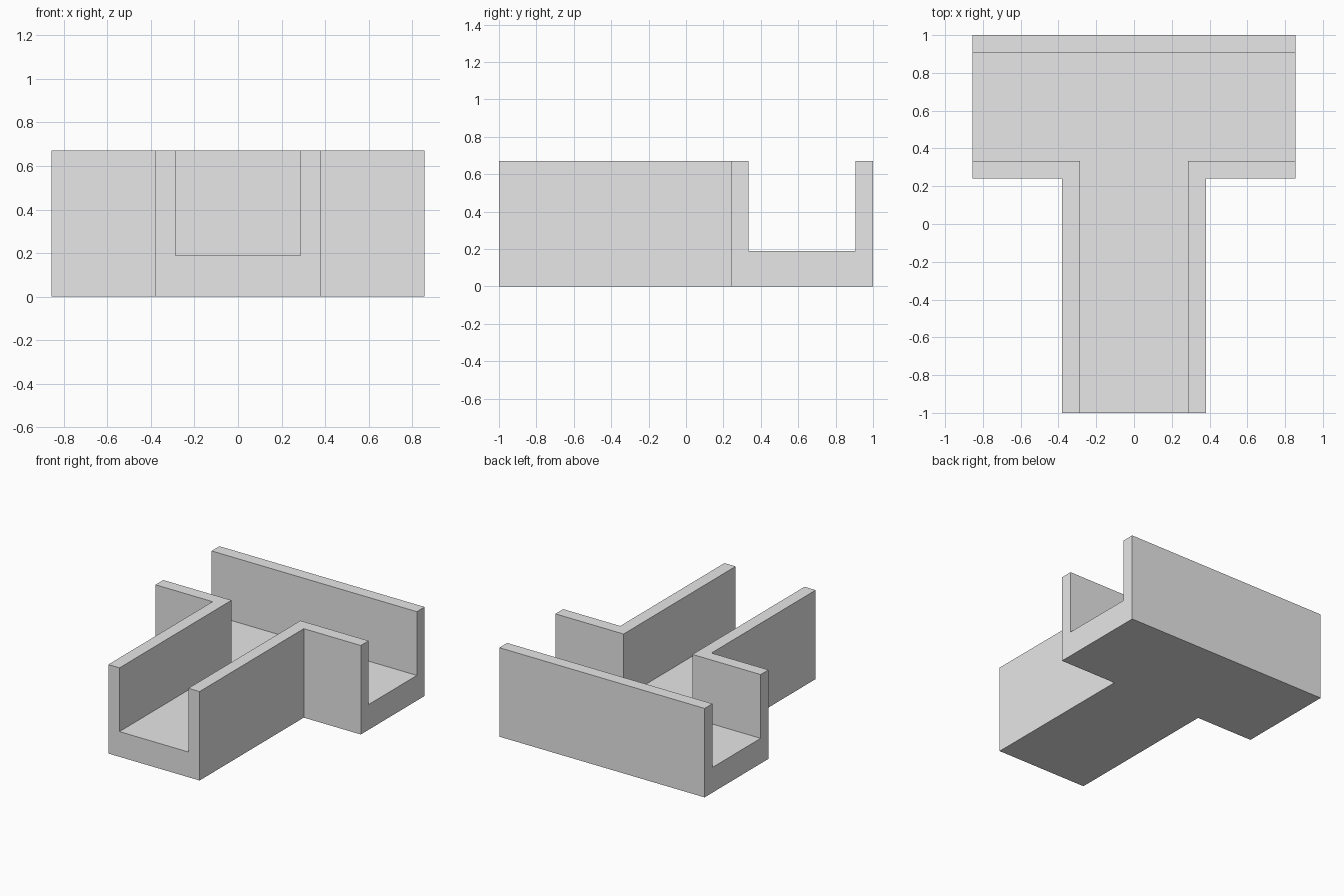
import bpy
import bmesh

cube = bpy.data.objects.get("Cube")
if cube:
    bpy.data.objects.remove(cube, do_unlink=True)

# Main dimensions
ARM, STEM_OUT, STEM_IN = 0.855, 0.38, 0.287
FRONT, BACK = -1.0, 1.0
ARM_OUT, ARM_IN, BACK_IN = 0.24, 0.333, 0.907
FLOOR_TOP, WALL_TOP = 0.19, 0.67

# Plan outlines
half_floor = [(STEM_IN, FRONT), (STEM_IN, ARM_IN), (ARM, ARM_IN), (ARM, BACK_IN)]
left_wall = [(STEM_IN, FRONT), (STEM_OUT, FRONT), (STEM_OUT, ARM_OUT),
             (ARM, ARM_OUT), (ARM, ARM_IN), (STEM_IN, ARM_IN)]
back_wall = [(ARM, BACK_IN), (ARM, BACK), (-ARM, BACK), (-ARM, BACK_IN)]


def mirrored(outline):
    return [(-x, y) for x, y in reversed(outline)]


bm = bmesh.new()
corners = {}


def plan_face(outline):
    for p in outline:
        if p not in corners:
            corners[p] = bm.verts.new((*p, 0))
    return bm.faces.new([corners[p] for p in outline])


def raise_faces(faces, height, keep):
    result = bmesh.ops.extrude_face_region(bm, geom=faces, use_keep_orig=keep)["geom"]
    verts = [g for g in result if isinstance(g, bmesh.types.BMVert)]
    bmesh.ops.translate(bm, verts=verts, vec=(0, 0, height))
    return [g for g in result if isinstance(g, bmesh.types.BMFace)]


# Base slab over the whole plan, then walls raised from its rim
for outline in (half_floor + mirrored(half_floor), left_wall,
                mirrored(left_wall), back_wall):
    plan_face(outline)
tops = raise_faces(bm.faces[:], FLOOR_TOP, True)


def is_wall(face):
    c = face.calc_center_bounds()
    return abs(c.x) > STEM_IN or c.y > BACK_IN


raise_faces([f for f in tops if is_wall(f)], WALL_TOP - FLOOR_TOP, False)
bmesh.ops.recalc_face_normals(bm, faces=bm.faces[:])

mesh = bpy.data.meshes.new("t_junction_channel")
bm.to_mesh(mesh)
bm.free()
channel = bpy.data.objects.new("t_junction_channel", mesh)
bpy.context.scene.collection.objects.link(channel)

# Plain grey finish
grey = bpy.data.materials.new("light grey")
grey.use_nodes = True
colour = (0.8, 0.8, 0.8, 1)
grey.diffuse_color = colour
grey.node_tree.nodes["Principled BSDF"].inputs["Base Color"].default_value = colour
mesh.materials.append(grey)
